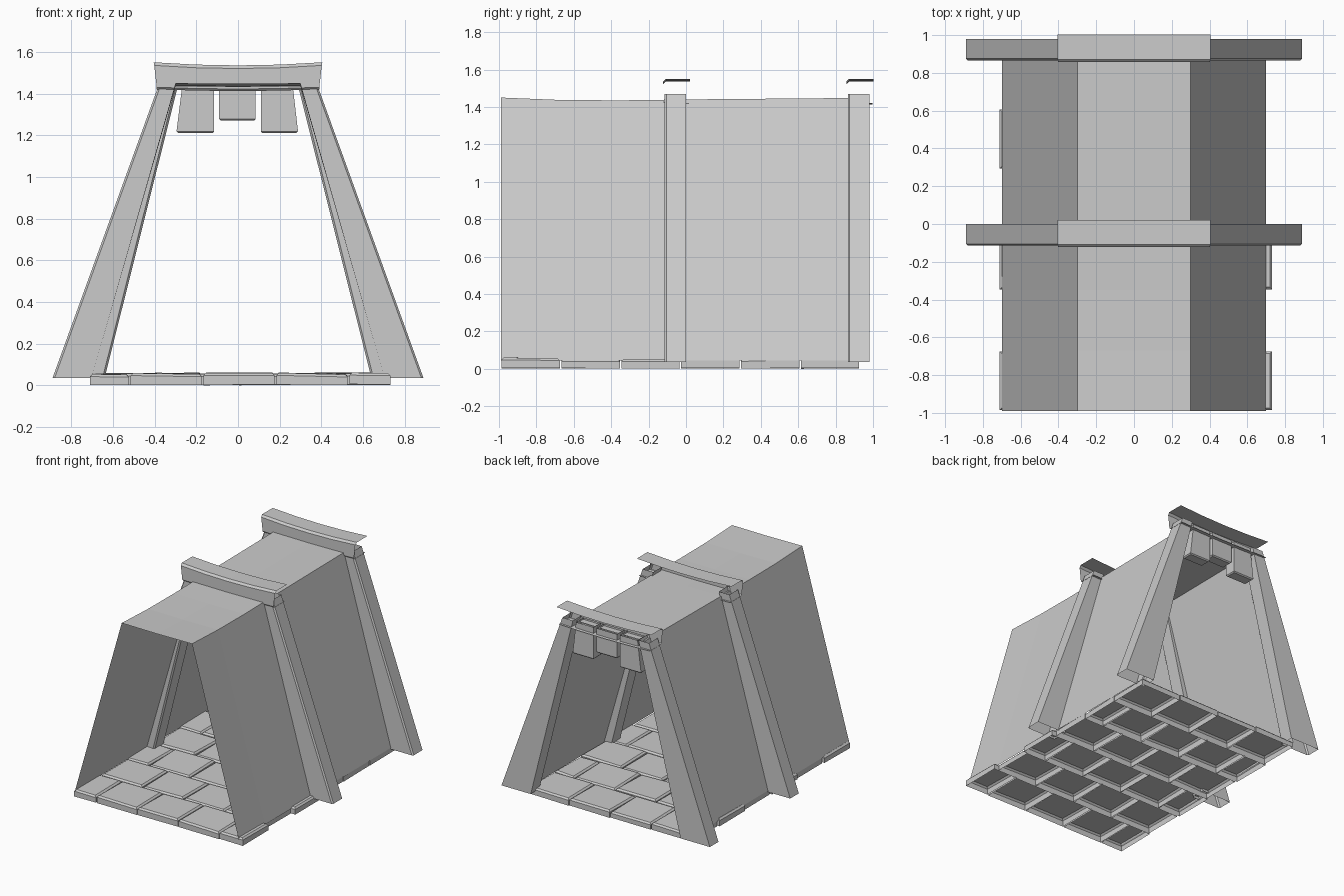
import bpy
import random

random.seed(4)
if "Cube" in bpy.data.objects:
    bpy.data.objects.remove(bpy.data.objects["Cube"], do_unlink=True)

stone = bpy.data.materials.new("grey_stone")
stone.use_nodes = True
GREY = (0.6, 0.6, 0.6, 1)
stone.diffuse_color = GREY
stone.node_tree.nodes["Principled BSDF"].inputs["Base Color"].default_value = GREY


def loft(name, rings, closed=False, cap=False):
    """Skin a list of equal-length point rings; cap closes the last ring."""
    n = len(rings[0])
    verts = [p for ring in rings for p in ring]
    faces = []
    for r in range(len(rings) - 1):
        for i in range(n if closed else n - 1):
            j = (i + 1) % n
            faces.append((r * n + i, r * n + j, (r + 1) * n + j, (r + 1) * n + i))
    if cap:
        faces.append(tuple(range(len(verts) - n, len(verts))))
    mesh = bpy.data.meshes.new(name)
    mesh.from_pydata(verts, [], faces)
    mesh.materials.append(stone)
    mesh.update()
    obj = bpy.data.objects.new(name, mesh)
    bpy.context.collection.objects.link(obj)
    return obj


# Tunnel shell: two sloping walls and a slightly sagging roof
sag = [(-0.99, 1.45), (-0.67, 1.437), (-0.35, 1.435), (0, 1.44), (0.93, 1.448)]
loft("tunnel_shell", [[(-0.70, y, 0.045), (-0.30, y, z), (0, y, z - 0.003),
                       (0.30, y, z), (0.70, y, 0.045)] for y, z in sag])


# Leaning pillars: open tubes with chamfered front edges
def pillar(name, side, y0):
    y1, c = y0 + 0.115, 0.01
    rings = []
    for z, inner, outer in ((0.035, 0.64, 0.89), (1.47, 0.28, 0.37)):
        section = [(inner, y1), (inner, y0 + c), (inner + c, y0),
                   (outer - c, y0), (outer, y0 + c), (outer, y1)]
        rings.append([(side * x, y, z) for x, y in section])
    loft(name, rings, closed=True)


# Lintels: sagging channel, open at the back and the ends
def lintel(name, y0):
    rings = []
    for t in (-1, -0.5, 0, 0.5, 1):
        top = 1.535 + 0.015 * t * t
        low = 1.412 + 0.008 * t * t
        rings.append([(0.405 * t, y0 + 0.145, top), (0.405 * t, y0 + 0.015, top),
                      (0.402 * t, y0, top - 0.015), (0.39 * t, y0, low + 0.01),
                      (0.39 * t, y0 + 0.01, low), (0.39 * t, y0 + 0.14, low)])
    loft(name, rings)


for place, y in (("middle", -0.115), ("back", 0.865)):
    for label, side in (("left", 1), ("right", -1)):
        pillar(f"{place}_{label}_pillar", side, y)
    lintel(f"{place}_lintel", y - 0.008)


# Hanging blocks under the back lintel, open on top
def block(name, low, top_l, top_r, low_l, low_r):
    y0, y1, c = 0.88, 0.97, 0.008

    def ring(l, r, z, d=0):
        return [(l + d, y0 + d, z), (r - d, y0 + d, z),
                (r - d, y1 - d, z), (l + d, y1 - d, z)]
    loft(name, [ring(top_l, top_r, 1.46), ring(low_l, low_r, low + c),
                ring(low_l, low_r, low, c)], closed=True, cap=True)


block("right_hanging_block", 1.21, -0.265, -0.115, -0.295, -0.115)
block("centre_hanging_block", 1.27, -0.09, 0.085, -0.09, 0.085)
block("left_hanging_block", 1.21, 0.11, 0.26, 0.11, 0.288)


# Floor slabs: staggered rows, chamfered tops, open underneath
def slab(name, l, r, f, b):
    g, c = 0.004, 0.012
    l, r, f, b = l + g, r - g, f + g, b - g
    corners = [(l, f), (r, f), (r, b), (l, b)]
    inset = [(l + c, f + c), (r - c, f + c), (r - c, b - c), (l + c, b - c)]
    tops = [0.056 + random.uniform(-0.005, 0.005) for _ in corners]
    loft(name, [[(x, y, 0.003 + random.uniform(-0.003, 0.003)) for x, y in corners],
                [(x, y, z - 0.012) for (x, y), z in zip(corners, tops)],
                [(x, y, z) for (x, y), z in zip(inset, tops)]], closed=True, cap=True)


for row in range(6):
    if row % 2:
        edges = [-0.70, -0.35, 0, 0.35, 0.70]
    else:
        edges = [-0.715, -0.52, -0.17, 0.18, 0.53, 0.70 if row == 4 else 0.735]
    front = -0.99 + 0.32 * row
    for i, (a, b) in enumerate(zip(edges, edges[1:])):
        slab(f"floor_slab_{row + 1}_{i + 1}", a, b, front, front + 0.32)
